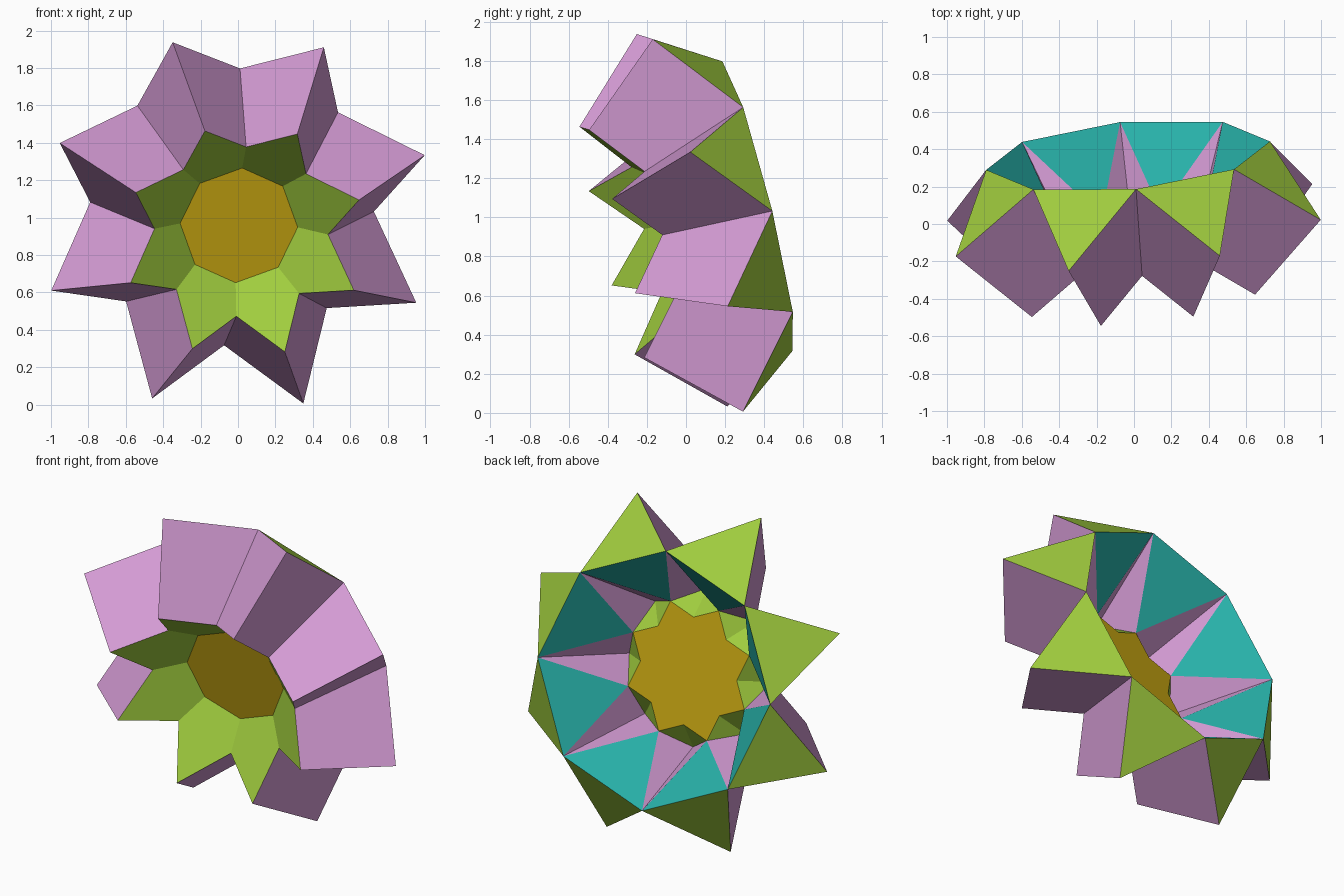
import bpy, math
from mathutils import Vector, Matrix

cube = bpy.data.objects.get("Cube")
if cube:
    bpy.data.objects.remove(cube)


def material(name, rgb):
    """Flat material from 0-255 sRGB values."""
    lin = [((c / 255 + 0.055) / 1.055) ** 2.4 for c in rgb] + [1.0]
    m = bpy.data.materials.new(name)
    m.use_nodes = True
    m.diffuse_color = lin
    m.node_tree.nodes["Principled BSDF"].inputs["Base Color"].default_value = lin
    return m


yellow = material("mustard yellow", (200, 167, 18))
green = material("leaf green", (160, 204, 62))
purple = material("lilac", (212, 155, 212))
teal = material("teal", (40, 178, 170))

# All edges share one length; the solid has eightfold symmetry
N = 8
STEP = 2 * math.pi / N
A = 0.5837
H = A * math.sqrt(0.375)          # height of front tips above the star
D = A * math.sqrt(0.5)            # drop along the lilac squares

# Tilted frame: local z is the symmetry axis, pointing to the front
y_dir = Vector((-0.349, -0.271, 0.9645)).normalized()
x_dir = Vector((0.999, 0.002, 0.363))
x_dir = (x_dir - y_dir * x_dir.dot(y_dir)).normalized()
z_dir = x_dir.cross(y_dir)
centre = Vector((0, 0.02, 0.972)) + z_dir * (D - H)
frame = Matrix((x_dir, y_dir, z_dir)).transposed().to_4x4()
frame.translation = centre


def ring(radius, z):
    """Function giving the point number k (may be half) of a ring."""
    return lambda k: Vector((radius * math.cos(k * STEP),
                             radius * math.sin(k * STEP), z))


star = ring(D, 0)                                          # star points
notch = ring(D * math.cos(2 * STEP / 2) / math.cos(STEP / 2), 0)
tip = ring(A / 2 + H, H)                                   # front tips
outer = ring(A / 2 + H + D, H - D)                         # outer tips
rim = ring(A / (2 * math.sin(STEP / 2)), -D)               # back rim


def build(name, faces, mat):
    verts, polys = [], []
    for f in faces:
        polys.append(range(len(verts), len(verts) + len(f)))
        verts += [frame @ p for p in f]
    me = bpy.data.meshes.new(name)
    me.from_pydata(verts, [], [list(p) for p in polys])
    me.materials.append(mat)
    me.update()
    bpy.context.collection.objects.link(bpy.data.objects.new(name, me))


# Eight-pointed star plate in the middle
build("centre_star",
      [[p for k in range(N) for p in (star(k), notch(k + 0.5))]], yellow)

# Triangles rising from the star edges to the front tips
build("front_triangles",
      [[star(k + 1), star(k - 1), tip(k)] for k in range(N)], green)

# Crossing squares forming both sides of each spike
squares = []
for k in range(N):
    squares.append([tip(k), outer(k), rim(k + 0.5), star(k + 1)])
    squares.append([star(k - 1), rim(k - 0.5), outer(k), tip(k)])
build("spike_squares", squares, purple)

# Triangles closing the back of each spike
build("back_triangles",
      [[outer(k), rim(k - 0.5), rim(k + 0.5)] for k in range(N)], green)

# Triangles lining the hollow from the rim down to the star points
build("hollow_triangles",
      [[star(k), rim(k + 0.5), rim(k - 0.5)] for k in range(N)], teal)
